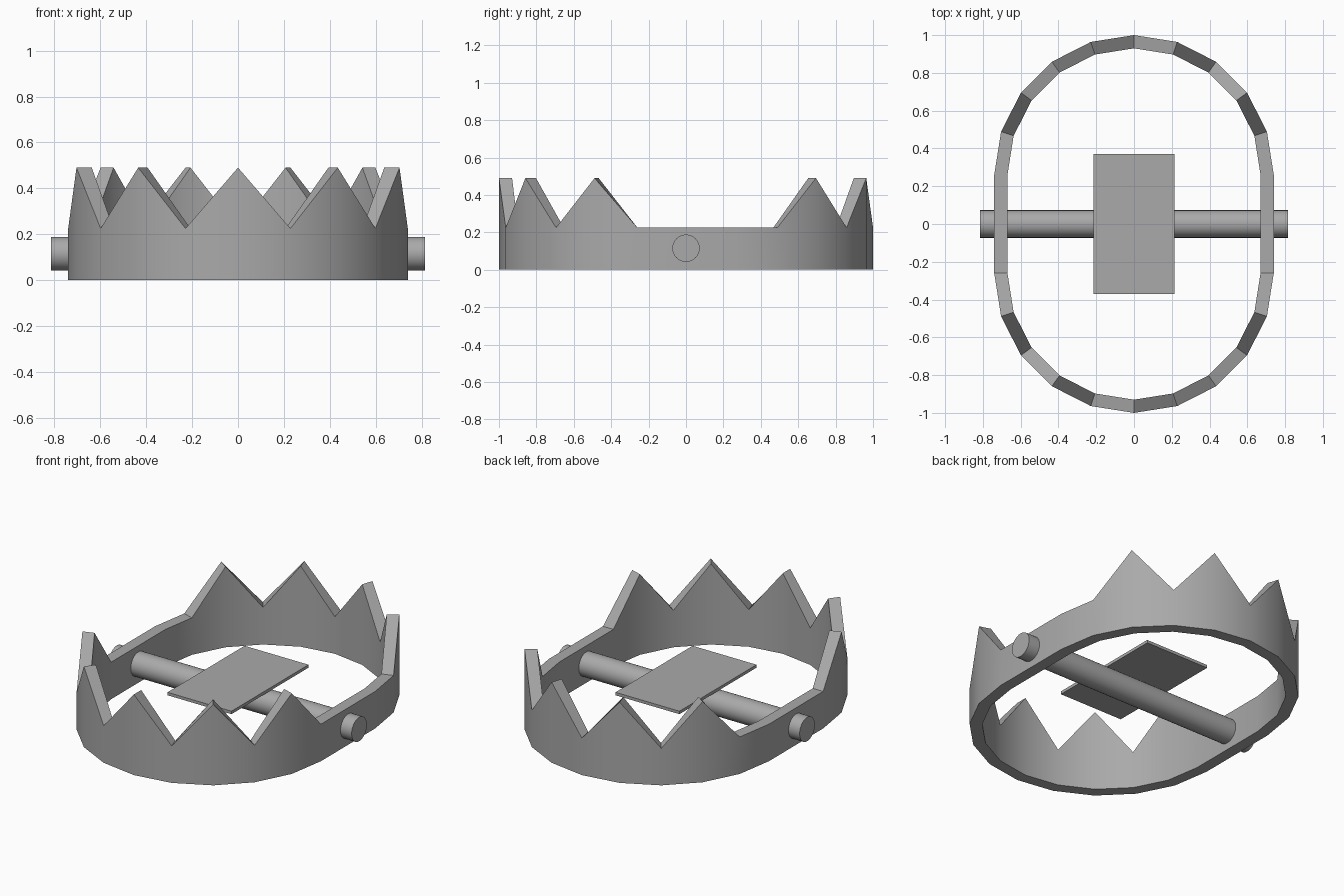
import bpy, bmesh
from math import sin, cos, pi, radians

if "Cube" in bpy.data.objects:
    bpy.data.objects.remove(bpy.data.objects["Cube"])

GREY = (0.4, 0.4, 0.4, 1.0)
steel = bpy.data.materials.new("grey steel")
steel.use_nodes = True
steel.diffuse_color = GREY
steel.node_tree.nodes["Principled BSDF"].inputs["Base Color"].default_value = GREY


def finish(bm, name):
    bmesh.ops.recalc_face_normals(bm, faces=bm.faces)
    mesh = bpy.data.meshes.new(name)
    bm.to_mesh(mesh)
    bm.free()
    obj = bpy.data.objects.new(name, mesh)
    mesh.materials.append(steel)
    bpy.context.collection.objects.link(obj)
    bpy.ops.object.select_all(action='DESELECT')
    obj.select_set(True)
    bpy.context.view_layer.objects.active = obj
    bpy.ops.object.shade_smooth_by_angle(angle=radians(30))
    return obj


# Toothed jaw ring: two half circles joined by straight sides
OUTER, INNER, OFFSET = 0.74, 0.67, 0.26
VALLEY, PEAK, STEPS = 0.225, 0.49, 10
bm = bmesh.new()
rings = []
for back in (True, False):
    for i in range(STEPS + 1):
        a = pi * i / STEPS + (0 if back else pi)
        shift = OFFSET if back else -OFFSET
        # Teeth of the two jaws alternate so that they interlock
        tooth = i % 2 == (0 if back else 1) and 0 < i < STEPS
        top = PEAK if tooth else VALLEY
        rings.append([bm.verts.new((r * cos(a), r * sin(a) + shift, z))
                      for r, z in ((OUTER, 0), (OUTER, top), (INNER, top), (INNER, 0))])
for n, ring in enumerate(rings):
    following = rings[(n + 1) % len(rings)]
    for k in range(4):
        m = (k + 1) % 4
        bm.faces.new((ring[k], following[k], following[m], ring[m]))
finish(bm, "jaw_ring")

# Cross rod passing through both sides of the ring
bm = bmesh.new()
bmesh.ops.create_cone(bm, cap_ends=True, segments=32, radius1=0.073, radius2=0.073, depth=1.63)
rod = finish(bm, "cross_rod")
rod.rotation_euler = (0, pi / 2, 0)
rod.location = (0, 0, 0.115)

# Thin trigger plate resting on the rod
bm = bmesh.new()
bmesh.ops.create_cube(bm, size=1)
bmesh.ops.scale(bm, vec=(0.43, 0.74, 0.018), verts=bm.verts)
bmesh.ops.translate(bm, vec=(0, 0, 0.196), verts=bm.verts)
finish(bm, "trigger_plate")
